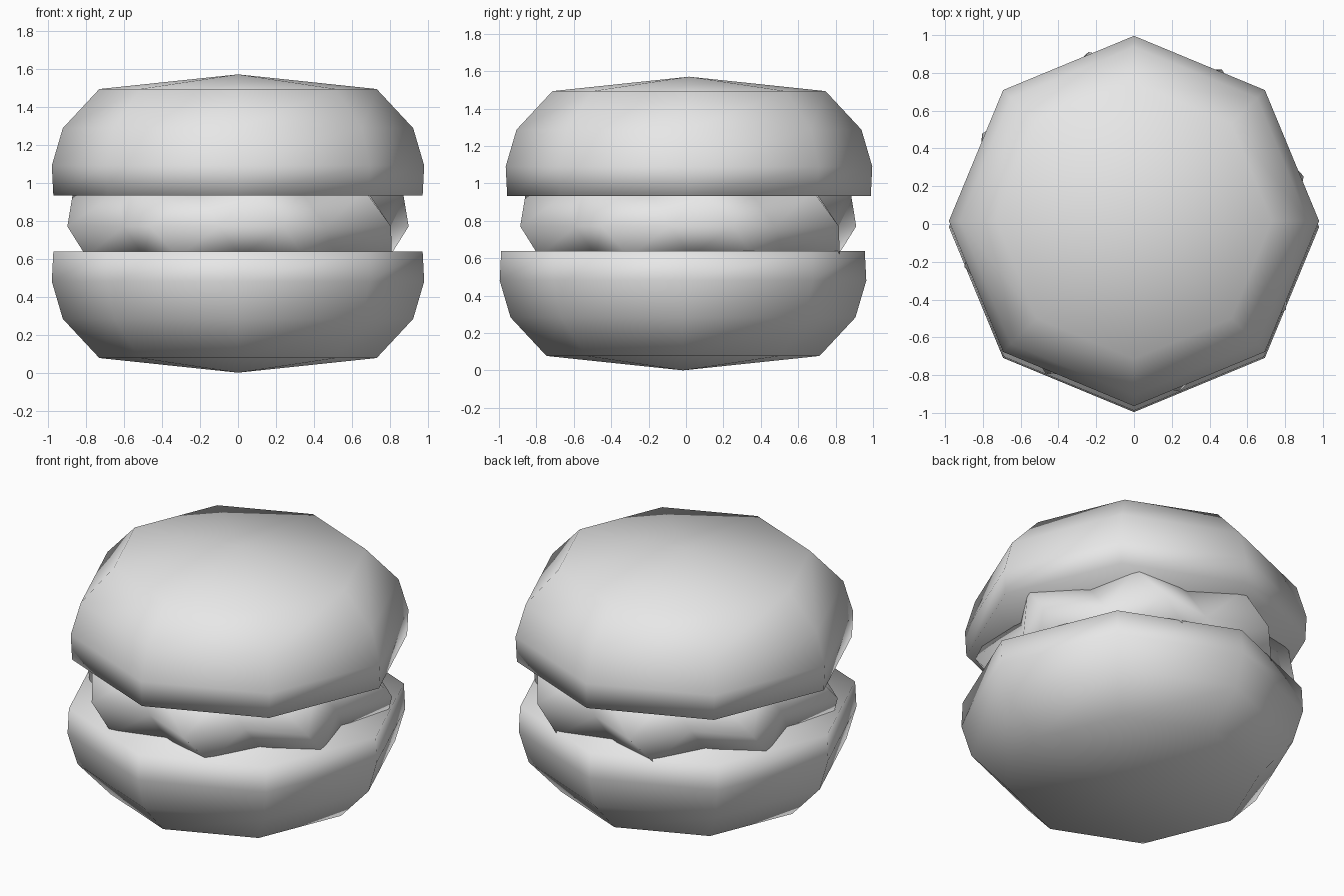
import bpy, bmesh
from math import cos, sin, radians

cube = bpy.data.objects.get("Cube")
if cube:
    bpy.data.objects.remove(cube, do_unlink=True)

HEIGHT = 1.57
SIDES = 8

# One plain grey for everything
grey = bpy.data.materials.new("light grey")
grey.use_nodes = True
grey.diffuse_color = (0.8, 0.8, 0.8, 1)
grey.node_tree.nodes["Principled BSDF"].inputs["Base Color"].default_value = (0.8, 0.8, 0.8, 1)


def loft(name, rings, bottom, top, y):
    """Join rings of points from the bottom up, closing both ends with a fan."""
    bm = bmesh.new()
    rows = [[bm.verts.new(p) for p in ring] for ring in rings]
    n = len(rows[0])
    low, high = bm.verts.new((0, 0, bottom)), bm.verts.new((0, 0, top))
    for i in range(n):
        j = (i + 1) % n
        for a, b in zip(rows, rows[1:]):
            bm.faces.new((a[i], a[j], b[j], b[i]))
        bm.faces.new((low, rows[0][j], rows[0][i]))
        bm.faces.new((high, rows[-1][i], rows[-1][j]))
    bmesh.ops.recalc_face_normals(bm, faces=bm.faces)
    for f in bm.faces:
        f.smooth = True
    mesh = bpy.data.meshes.new(name)
    bm.to_mesh(mesh)
    bm.free()
    mesh.materials.append(grey)
    obj = bpy.data.objects.new(name, mesh)
    obj.location.y = y
    bpy.context.collection.objects.link(obj)
    return obj


def ring(z, radii, turn=0):
    """Points around z, cycling through the given radii."""
    n = SIDES * len(radii)
    points = []
    for i in range(n):
        a = radians(turn + 360 * i / n)
        r = radii[i % len(radii)]
        points.append((r * cos(a), r * sin(a), z))
    return points


# Domed shells: the upper one is the lower one flipped
shell = [(0.73, 0.077), (0.922, 0.283), (0.98, 0.48), (0.972, 0.637)]
loft("lower_shell", [ring(z, [r]) for r, z in shell], 0, 0.637, -0.016)
loft("upper_shell", [ring(HEIGHT - z, [r]) for r, z in reversed(shell)],
     HEIGHT - 0.637, HEIGHT, 0.016)

# Twisted, fluted filling whose ends sink into the shells
filling = [(0.61, 0.87, 0.71, 23.5), (0.77, 0.93, 0.76, 15), (0.96, 0.87, 0.71, 5)]
loft("filling", [ring(z, [ridge, groove], turn) for z, ridge, groove, turn in filling],
     0.61, 0.96, 0.012)
